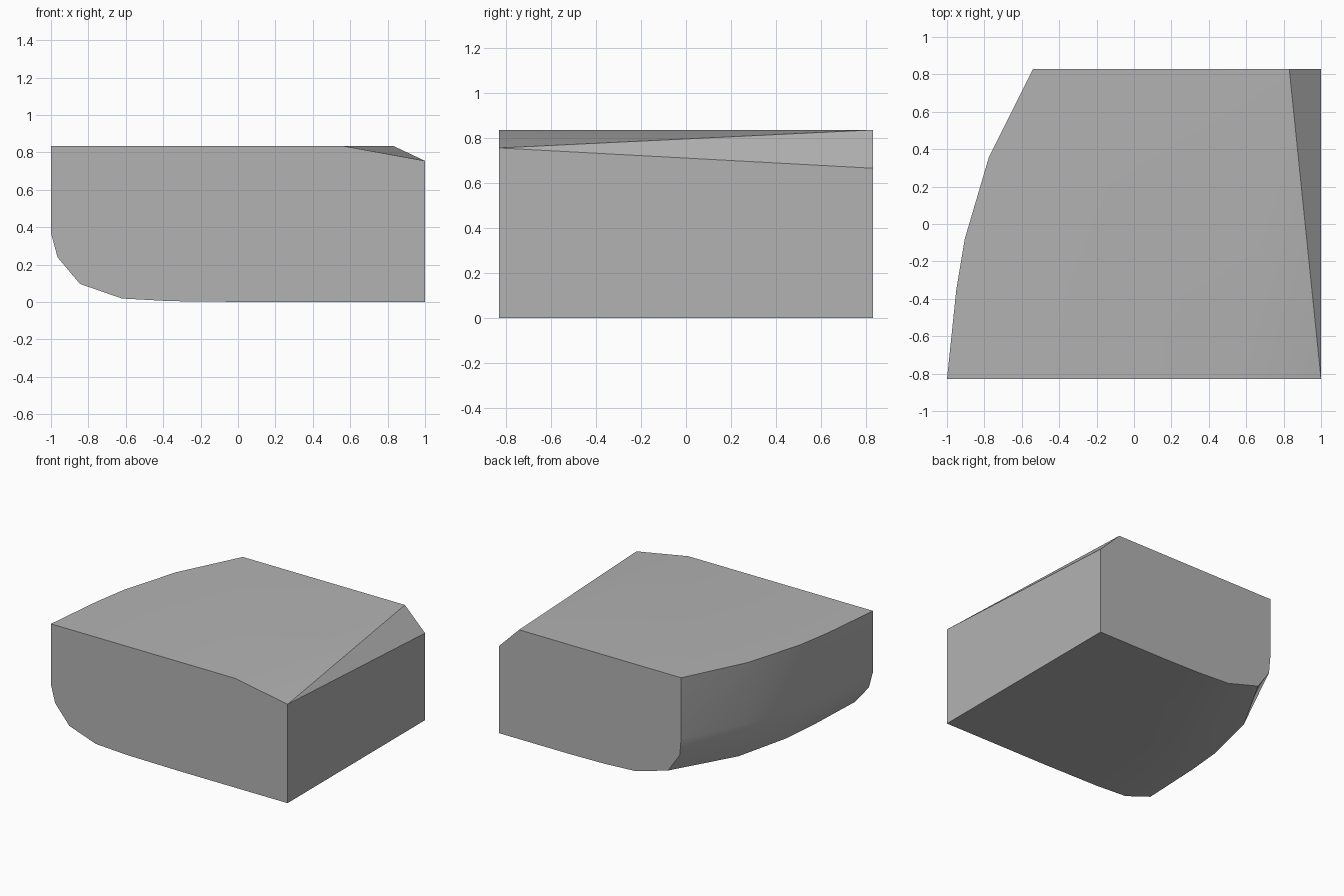
import bpy
import bmesh
import math

cube = bpy.data.objects.get("Cube")
if cube:
    bpy.data.objects.remove(cube, do_unlink=True)

# One flat grey for the whole block
grey = bpy.data.materials.new("plain grey")
grey.use_nodes = True
colour = (0.45, 0.45, 0.45, 1)
grey.diffuse_color = colour
grey.node_tree.nodes["Principled BSDF"].inputs["Base Color"].default_value = colour

TOP, END = 0.835, 0.83

# Stations from front to back: y, edge x, bilge insets, bottom x
stations = [
    (-END, -1.0, 0.035, 0.155, 0.1),
    (-0.35, -0.95, 0.03, 0.125, 0.17),
    (-0.08, -0.905, 0.025, 0.105, 0.2),
    (0.36, -0.775, 0.015, 0.08, 0.3),
    (END, -0.54, 0.012, 0.11, 0.4),
]

bm = bmesh.new()


def vert(x, y, z):
    return bm.verts.new((x, y, z))


# Rounded side and bilge, lofted through the stations
rows = []
for y, x, upper, chine, floor in stations:
    section = [(x, TOP), (x, 0.37), (x + upper, 0.24), (x + chine, 0.097),
               (x + 0.38, 0.019), (x + 0.64, 0.005), (floor, 0)]
    rows.append([vert(px, y, pz) for px, pz in section])
for a, b in zip(rows, rows[1:]):
    for i in range(len(a) - 1):
        bm.faces.new((a[i], a[i + 1], b[i + 1], b[i]))

# Straight side and the sloping cut on its upper edge
front_low, back_low = vert(1, -END, 0), vert(1, END, 0)
front_high, back_high = vert(1, -END, 0.755), vert(1, END, 0.665)
front_top, back_top = vert(0.56, -END, TOP), vert(0.83, END, TOP)
bm.faces.new((front_low, back_low, back_high, front_high))
bm.faces.new((front_high, back_high, back_top))
bm.faces.new((front_top, front_high, back_top))

# Flat top, bottom and ends
bm.faces.new([r[0] for r in rows] + [back_top, front_top])
bm.faces.new([r[-1] for r in rows] + [back_low, front_low])
bm.faces.new(rows[0] + [front_low, front_high, front_top])
bm.faces.new(rows[-1] + [back_low, back_high, back_top])
bmesh.ops.recalc_face_normals(bm, faces=bm.faces[:])

mesh = bpy.data.meshes.new("rounded_block")
bm.to_mesh(mesh)
bm.free()
mesh.materials.append(grey)
block = bpy.data.objects.new("rounded_block", mesh)
bpy.context.collection.objects.link(block)

# Smooth bilge with crisp edges
bpy.ops.object.select_all(action='DESELECT')
block.select_set(True)
bpy.context.view_layer.objects.active = block
bpy.ops.object.shade_smooth_by_angle(angle=math.radians(30))
